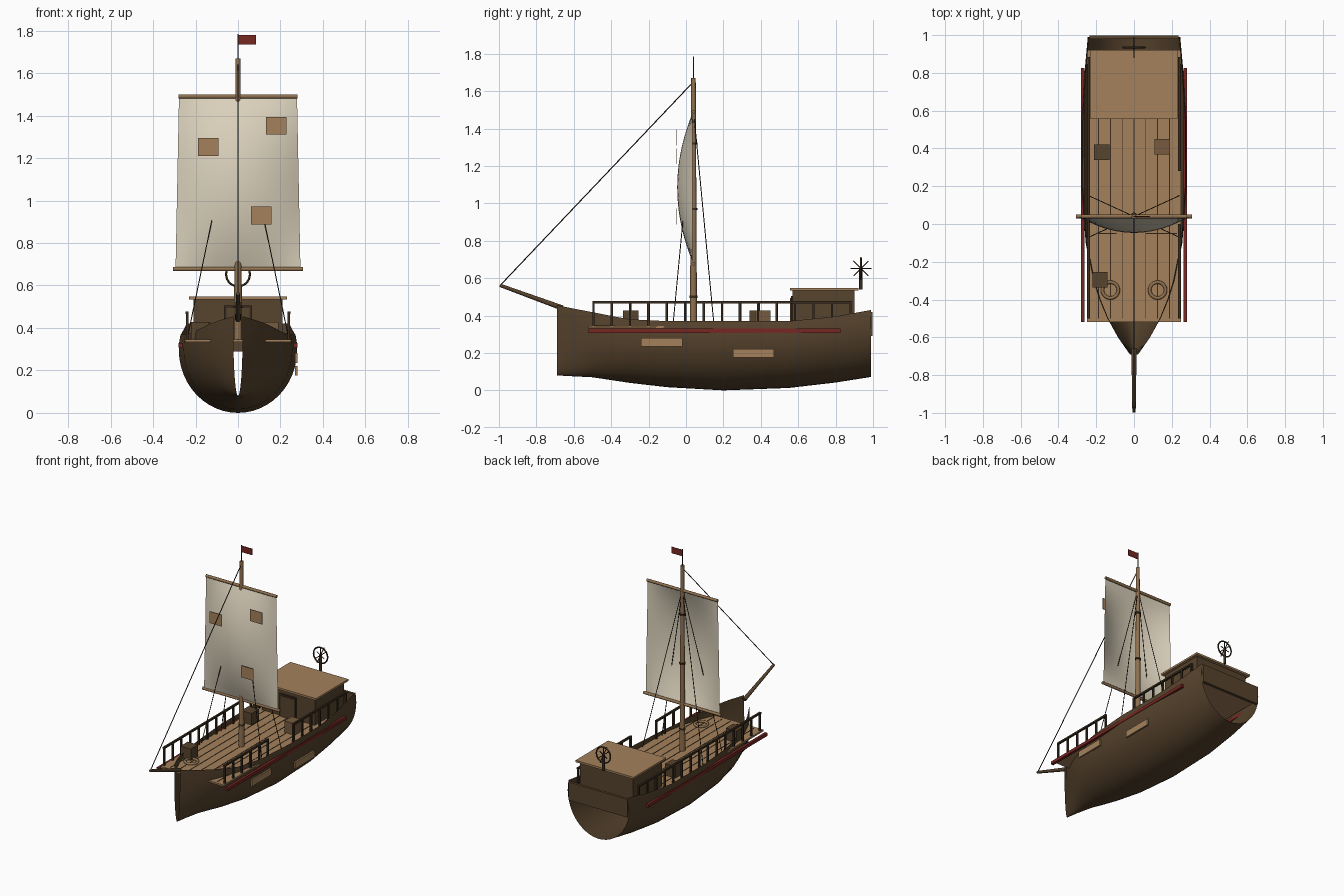
import bpy, bmesh, math
from mathutils import Vector

old = bpy.data.objects.get("Cube")
if old:
    bpy.data.objects.remove(old)


def material(name, r, g, b):
    m = bpy.data.materials.new(name)
    m.use_nodes = True
    m.diffuse_color = (r, g, b, 1)
    shader = next(n for n in m.node_tree.nodes if n.type == 'BSDF_PRINCIPLED')
    shader.inputs["Base Color"].default_value = (r, g, b, 1)
    shader.inputs["Roughness"].default_value = 0.8
    return m


HULL = material("hull_brown", 0.095, 0.056, 0.026)
DARK = material("dark_timber", 0.04, 0.025, 0.013)
DECK = material("deck_wood", 0.37, 0.22, 0.105)
SPAR = material("spar_wood", 0.28, 0.165, 0.078)
CRATE = material("crate_wood", 0.18, 0.105, 0.05)
CANVAS = material("canvas", 0.72, 0.65, 0.51)
RED = material("faded_red", 0.18, 0.02, 0.016)


def finish(name, bm, mat, smooth=False):
    bmesh.ops.recalc_face_normals(bm, faces=bm.faces)
    mesh = bpy.data.meshes.new(name)
    bm.to_mesh(mesh)
    bm.free()
    mesh.materials.append(mat)
    ob = bpy.data.objects.new(name, mesh)
    bpy.context.collection.objects.link(ob)
    if smooth:
        bpy.ops.object.select_all(action='DESELECT')
        ob.select_set(True)
        bpy.context.view_layer.objects.active = ob
        bpy.ops.object.shade_smooth_by_angle(angle=math.radians(40))
    return ob


def box(name, mat, x, y, z):
    """Box from three (low, high) ranges."""
    bm = bmesh.new()
    bmesh.ops.create_cube(bm, size=1)
    for v in bm.verts:
        v.co = [(lo + hi) / 2 + c * (hi - lo) for c, (lo, hi) in zip(v.co, (x, y, z))]
    return finish(name, bm, mat)


def rod(name, mat, a, b, r1, r2=None, sides=12):
    """Straight round bar between two points."""
    a, b = Vector(a), Vector(b)
    bm = bmesh.new()
    bmesh.ops.create_cone(bm, cap_ends=True, segments=sides, radius1=r1,
                          radius2=r1 if r2 is None else r2, depth=(b - a).length)
    turn = (b - a).to_track_quat('Z', 'Y')
    for v in bm.verts:
        v.co = turn @ v.co + (a + b) / 2
    return finish(name, bm, mat, sides > 6)


def ring(name, mat, loc, radius, thick, rot=(0, 0, 0)):
    bpy.ops.mesh.primitive_torus_add(location=loc, rotation=rot, major_radius=radius,
                                     minor_radius=thick, major_segments=28, minor_segments=8)
    ob = bpy.context.object
    ob.name = name
    ob.data.materials.append(mat)
    bpy.ops.object.shade_smooth()


def grid(name, mat, rows):
    """Skin a surface over rows of points."""
    bm = bmesh.new()
    vs = [[bm.verts.new(p) for p in row] for row in rows]
    for r0, r1 in zip(vs, vs[1:]):
        for i in range(len(r0) - 1):
            bm.faces.new((r0[i], r0[i + 1], r1[i + 1], r1[i]))
    return finish(name, bm, mat, True)


# Hull: open shell lofted through stations (y, half width, keel z, sheer z)
stations = [(-0.69, 0.022, 0.08, 0.455), (-0.6, 0.085, 0.075, 0.437),
            (-0.5, 0.14, 0.07, 0.418), (-0.4, 0.182, 0.055, 0.398),
            (-0.3, 0.215, 0.04, 0.38), (-0.1, 0.256, 0.017, 0.37),
            (0.2, 0.279, 0, 0.37), (0.55, 0.277, 0.013, 0.37),
            (0.8, 0.262, 0.042, 0.395), (0.99, 0.245, 0.072, 0.43)]
SWEEP = math.radians(104)
rows = []
for y, w, keel, sheer in stations:
    row = []
    for i in range(-14, 15):
        a = SWEEP * i / 14
        rise = (1 - math.cos(a)) / (1 - math.cos(SWEEP))
        row.append((w * math.sin(a), y, keel + (sheer - keel) * rise))
    rows.append(row)
grid("hull", HULL, rows)
box("transom_plank", HULL, (-0.235, 0.235), (0.98, 0.998), (0.29, 0.42))

# Deck with plank seams
box("deck", DECK, (-0.25, 0.25), (-0.52, 0.92), (0.333, 0.345))
for i in range(-3, 4):
    x = i * 0.0625
    box("deck_seam", DARK, (x - 0.002, x + 0.002), (-0.5, 0.57), (0.344, 0.347))

# Rubbing strakes on both sides, repair boards on the left side
for s in (-1, 1):
    x = sorted((s * 0.262, s * 0.281))
    box("rubbing_strake", RED, x, (-0.52, 0.825), (0.308, 0.33))
for y, z in ((-0.24, 0.235), (0.25, 0.175)):
    box("hull_patch", DECK, (0.268, 0.28), (y, y + 0.22), (z, z + 0.046))


# Railings, with a boarding gap on the left side
def railing(x, y0, y1, posts):
    box("hand_rail", DARK, (x - 0.007, x + 0.007), (y0, y1), (0.465, 0.477))
    for i in range(posts):
        y = y0 + 0.006 + (y1 - y0 - 0.012) * i / (posts - 1)
        box("rail_post", DARK, (x - 0.006, x + 0.006), (y - 0.006, y + 0.006), (0.34, 0.47))


railing(-0.24, -0.5, 0.885, 15)
railing(0.24, -0.5, 0.0, 6)
railing(0.24, 0.28, 0.885, 7)

# Cabin
box("cabin", HULL, (-0.21, 0.21), (0.57, 0.9), (0.34, 0.536))
box("cabin_roof", DECK, (-0.23, 0.23), (0.555, 0.922), (0.534, 0.548))
box("cabin_door", DARK, (-0.065, 0.065), (0.561, 0.572), (0.345, 0.505))
box("door_panel", HULL, (-0.053, 0.053), (0.557, 0.563), (0.345, 0.493))

# Steering wheel
WHEEL = Vector((0, 0.935, 0.652))
rod("wheel_post", DARK, (0, 0.935, 0.54), WHEEL, 0.009)
ring("wheel_rim", DARK, WHEEL, 0.056, 0.005, (math.pi / 2, 0, 0))
for i in range(4):
    a = i * math.pi / 4
    arm = Vector((0, math.cos(a), math.sin(a))) * 0.056
    rod("wheel_spoke", DARK, WHEEL - arm, WHEEL + arm, 0.003, sides=6)

# Mast, bands, flag and spars
MY = 0.04
rod("mast", SPAR, (0, MY, 0.34), (0, MY, 1.67), 0.019, 0.012, 16)
for z in (0.5, 0.97, 1.32):
    rod("mast_band", DARK, (0, MY, z - 0.006), (0, MY, z + 0.006), 0.021)
rod("flag_pole", DARK, (0, MY, 1.66), (0, MY, 1.785), 0.003, sides=6)
box("flag", RED, (0, 0.085), (MY - 0.002, MY + 0.002), (1.735, 1.78))
rod("upper_yard", SPAR, (-0.28, MY, 1.49), (0.28, MY, 1.49), 0.01)
rod("lower_yard", SPAR, (-0.307, MY, 0.677), (0.307, MY, 0.677), 0.01)
rod("bowsprit", HULL, (0, -0.66, 0.44), (0, -0.995, 0.562), 0.014, 0.009)

# Billowing sail with sewn patches
N = 18
sail = []
for j in range(N + 1):
    v = 2 * j / N - 1
    half = 0.294 - 0.016 * j / N
    sail.append([(half * u, MY - 0.004 - 0.083 * (1 - u * u) * (1 - v * v), 1.085 + 0.4 * v)
                 for u in (2 * i / N - 1 for i in range(N + 1))])
grid("sail", CANVAS, sail)
for x, z in ((-0.14, 1.252), (0.18, 1.352), (0.11, 0.93)):
    box("sail_patch", DECK, (x - 0.048, x + 0.048), (-0.052, -0.048), (z - 0.042, z + 0.042))

# Rigging
rod("forestay", DARK, (0, MY, 1.65), (0, -0.99, 0.565), 0.003, sides=6)
for s in (-1, 1):
    for y in (-0.07, 0.15):
        rod("shroud", DARK, (0, MY, 1.5), (s * 0.24, y, 0.345), 0.0025, sides=6)

# Deck cargo
for x, y, mat in ((-0.17, 0.38, HULL), (0.15, 0.41, CRATE), (-0.18, -0.295, HULL)):
    box("crate", mat, (x - 0.041, x + 0.041), (y - 0.041, y + 0.041), (0.345, 0.428))
for s in (-1, 1):
    ring("rope_coil", SPAR, (s * 0.125, -0.35, 0.35), 0.042, 0.009)
